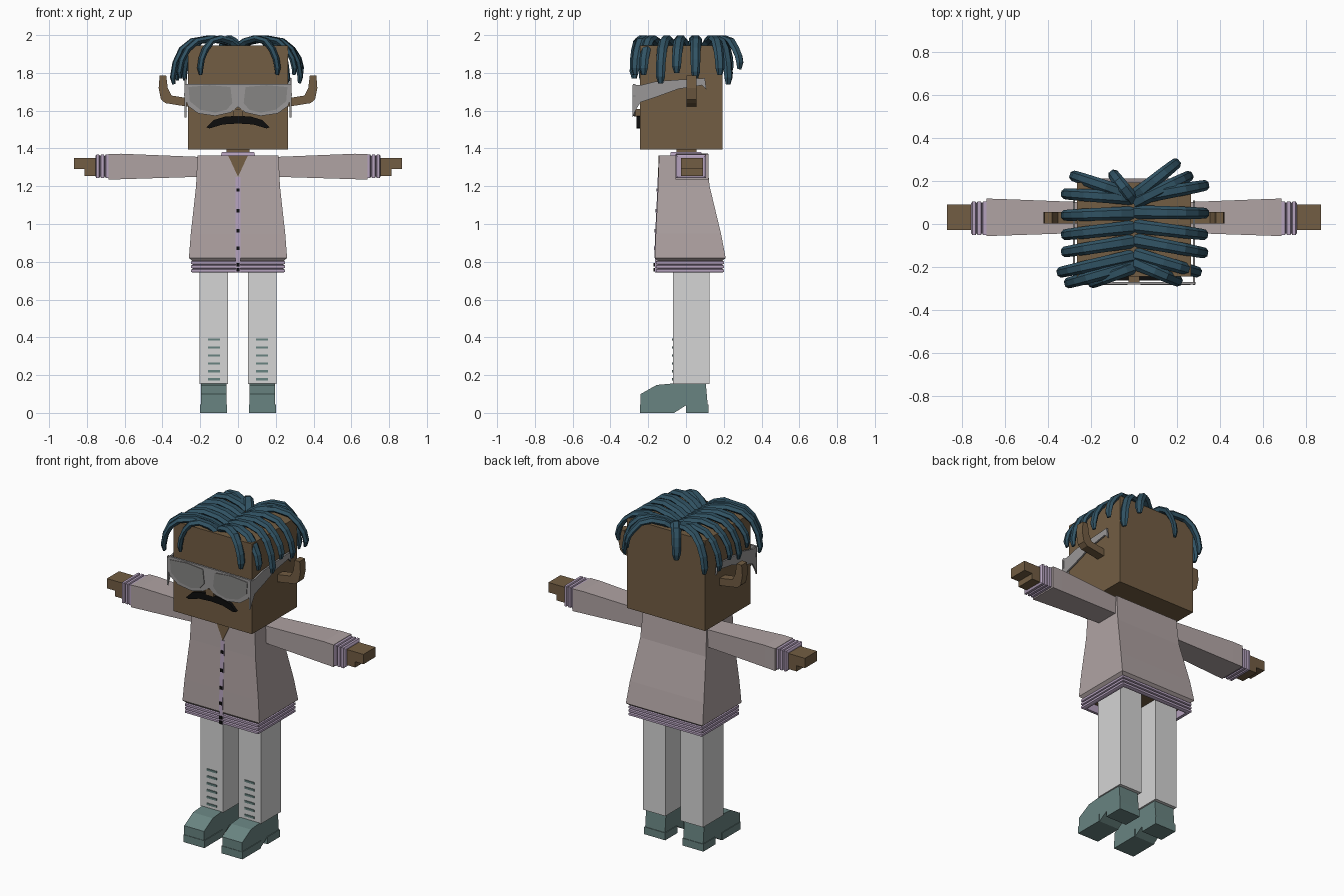
import bpy, bmesh, math
from mathutils import Vector

if "Cube" in bpy.data.objects:
    bpy.data.objects.remove(bpy.data.objects["Cube"], do_unlink=True)


def material(name, r, g, b):
    m = bpy.data.materials.new(name)
    m.use_nodes = True
    m.diffuse_color = (r, g, b, 1)
    bsdf = next(n for n in m.node_tree.nodes if n.type == 'BSDF_PRINCIPLED')
    bsdf.inputs["Base Color"].default_value = (r, g, b, 1)
    return m


SKIN = material("brown skin", .17, .11, .056)
KNIT = material("dusty pink knit", .43, .365, .365)
TRIM = material("lilac trim", .46, .36, .51)
CLOTH = material("pale grey cloth", .66, .66, .66)
SHOE = material("teal grey shoe", .14, .23, .22)
HAIR = material("deep blue hair", .03, .085, .125)
FRAME = material("light grey frame", .32, .31, .31)
LENS = material("grey lens", .24, .235, .23)
BLACK = material("black", .004, .004, .004)


def finish(name, bm, mat):
    bmesh.ops.recalc_face_normals(bm, faces=bm.faces)
    mesh = bpy.data.meshes.new(name)
    bm.to_mesh(mesh)
    bm.free()
    mesh.materials.append(mat)
    ob = bpy.data.objects.new(name, mesh)
    bpy.context.collection.objects.link(ob)
    return ob


def skin_rings(name, rings, mat, closed=False):
    """Join equal rings of points into a solid, or into a hollow band if closed."""
    bm = bmesh.new()
    vs = [[bm.verts.new(p) for p in ring] for ring in rings]
    n = len(vs[0])
    pairs = list(zip(vs, vs[1:]))
    if closed:
        pairs.append((vs[-1], vs[0]))
    else:
        bm.faces.new(vs[0])
        bm.faces.new(vs[-1])
    for a, b in pairs:
        for i in range(n):
            j = (i + 1) % n
            bm.faces.new((a[i], a[j], b[j], b[i]))
    return finish(name, bm, mat)


def prism(name, pts, axis, lo, hi, mat):
    """Extrude an outline along x (points are y, z) or y (points are x, z)."""
    place = (lambda p, d: (d, p[0], p[1])) if axis == 'x' else (lambda p, d: (p[0], d, p[1]))
    return skin_rings(name, [[place(p, d) for p in pts] for d in (lo, hi)], mat)


def box(name, x, y, z, mat):
    pts = [(x[0], z[0]), (x[1], z[0]), (x[1], z[1]), (x[0], z[1])]
    return prism(name, pts, 'y', y[0], y[1], mat)


def rect_z(z, hx, y0, y1):
    return [(-hx, y0, z), (hx, y0, z), (hx, y1, z), (-hx, y1, z)]


def rect_x(x, y0, y1, z0, z1):
    return [(x, y0, z0), (x, y1, z0), (x, y1, z1), (x, y0, z1)]


def flip(pts, s):
    return [(x * s, z) for x, z in pts]


# Head, neck and hips
box("head", (-.265, .265), (-.243, .193), (1.395, 1.946), SKIN)
box("neck", (-.06, .06), (-.05, .055), (1.3, 1.4), SKIN)
box("hips", (-.235, .235), (-.145, .185), (.79, .81), SKIN)
box("nose", (-.026, .026), (-.275, -.24), (1.57, 1.61), SKIN)

# Cardigan body: height, half width, front, back
BODY = [(.803, .24, -.15, .19), (.82, .26, -.165, .21), (.95, .25, -.16, .185),
        (1.2, .222, -.148, .125), (1.362, .215, -.143, .108)]
skin_rings("cardigan_body", [rect_z(*s) for s in BODY], KNIT)


def ribs(start, end, count, low, high):
    """Stations of a ribbed band as (position, inset) pairs."""
    step = (end - start) / count
    out = []
    for i in range(count):
        a = start + i * step
        out += [(a, low), (a + step * .2, high), (a + step * .8, high), (a + step, low)]
    return out


# Ribbed hem, hollow underneath
hem = [rect_z(z, .248 - d, -.16 + d, .2 - d) for z, d in ribs(.742, .806, 3, .01, 0)]
hem += [rect_z(z, .225, -.138, .178) for z in (.806, .742)]
skin_rings("ribbed_hem", hem, TRIM, closed=True)


# Button band, neck opening and buttons follow the slanted front
def front_y(z):
    for a, b in zip(BODY[1:], BODY[2:]):
        if z <= b[0]:
            return a[2] + (b[2] - a[2]) * (z - a[0]) / (b[0] - a[0])
    return BODY[-1][2]


def front_plate(name, pts, depth, mat):
    rings = [[(x, front_y(z) - d, z) for x, z in pts] for d in (-.003, depth)]
    return skin_rings(name, rings, mat)


for i, (a, b) in enumerate(zip(BODY[1:], BODY[2:])):
    z0, z1 = a[0], min(b[0], 1.25)
    front_plate(f"button_band_{i + 1}", [(-.012, z0), (.012, z0), (.012, z1), (-.012, z1)], .003, TRIM)
box("hem_band", (-.012, .012), (-.164, -.155), (.742, .82), TRIM)
front_plate("neck_opening", [(0, 1.25), (.052, 1.362), (-.052, 1.362)], .002, SKIN)
for i, z in enumerate((.757, .785, .872, .965, 1.07, 1.18)):
    y = front_y(max(z, .82))
    box(f"button_{i + 1}", (-.009, .009), (y - .007, y), (z - .009, z + .009), BLACK)
collar = [rect_z(1.355, .092, -.085, .085), rect_z(1.382, .085, -.08, .08),
          rect_z(1.382, .062, -.055, .06), rect_z(1.355, .062, -.055, .06)]
skin_rings("collar", collar, TRIM, closed=True)

SHOE_SIDE = [(-.24, 0), (-.24, .1), (-.155, .148), (-.075, .155), (.105, .155),
             (.115, .04), (.115, 0), (0, 0), (0, .04), (-.063, 0)]
EAR = [(.26, 1.62), (.385, 1.64), (.408, 1.66), (.42, 1.72), (.415, 1.785),
       (.38, 1.785), (.372, 1.72), (.352, 1.68), (.26, 1.665)]
LENS_EDGE = [(.03, 1.64), (.06, 1.605), (.12, 1.59), (.2, 1.605), (.255, 1.65),
             (.262, 1.725), (.15, 1.735), (.04, 1.725)]
TEMPLE = [(-.283, 1.735), (-.24, 1.735), (-.16, 1.755), (-.02, 1.765), (.1, 1.772),
          (.108, 1.71), (.085, 1.735), (-.04, 1.715), (-.15, 1.675), (-.24, 1.645),
          (-.268, 1.6), (-.283, 1.565)]

for s, side in ((1, "left"), (-1, "right")):
    # Sleeve, ribbed cuff and hand
    skin_rings(side + "_sleeve", [rect_x(s * .2, -.04, .1, 1.25, 1.355),
                                  rect_x(s * .62, -.054, .116, 1.237, 1.372),
                                  rect_x(s * .685, -.056, .118, 1.235, 1.37)], KNIT)
    skin_rings(side + "_cuff", [rect_x(s * x, -.052 + d, .105 - d, 1.243 + d, 1.367 - d)
                                for x, d in ribs(.68, .755, 3, .009, 0)], TRIM)
    box(side + "_hand", (s * .75, s * .868), (-.027, .09), (1.29, 1.35), SKIN)
    box(side + "_thumb", (s * .75, s * .812), (-.027, .09), (1.255, 1.292), SKIN)

    # Leg with lace bars, and shoe
    box(side + "_leg", (s * .052, s * .204), (-.069, .125), (.152, .79), CLOTH)
    for i in range(6):
        z = .178 + i * .042
        box(f"{side}_lace_{i + 1}", (s * .095, s * .16), (-.074, -.066), (z - .006, z + .006), SHOE)
    prism(side + "_shoe", SHOE_SIDE, 'x', s * .062, s * .196, SHOE)
    box(side + "_shoe_sole", (s * .058, s * .2), (-.243, -.063), (0, .045), SHOE)
    box(side + "_shoe_heel", (s * .058, s * .2), (0, .118), (0, .045), SHOE)

    # Ear, and glasses with temple piece
    prism(side + "_ear", flip(EAR, s), 'y', .003, .055, SKIN)
    prism(side + "_lens", flip(LENS_EDGE, s), 'y', -.284, -.275, LENS)
    prism(side + "_glasses_temple", TEMPLE, 'x', s * .273, s * .283, FRAME)

# Glasses front
half = [(.04, 1.59), (.12, 1.572), (.21, 1.585), (.265, 1.625), (.285, 1.68), (.283, 1.742)]
prism("glasses_front", [(0, 1.62)] + half + flip(half, -1)[::-1], 'y', -.28, -.268, FRAME)

# Moustache
stache = [(.07, 1.568), (.13, 1.55), (.168, 1.512), (.15, 1.506), (.08, 1.527)]
prism("moustache", [(0, 1.573)] + stache + [(0, 1.532)] + flip(stache, -1)[::-1],
      'y', -.262, -.24, BLACK)


# Hair locks: a flattened six-sided tube that arches over and hangs down
def lock(name, root, tip, width=.033):
    fall = 1.9 - tip[2]
    levels = [(0, 1.938), (.18, 1.966), (.45, 1.982), (.7, 1.968), (.86, 1.925),
              (.96, 1.925 - fall * .45), (1, tip[2] + .035), (.985, tip[2])]
    path = [Vector((root[0] + (tip[0] - root[0]) * f, root[1] + (tip[1] - root[1]) * f, z))
            for f, z in levels]
    heading = Vector((tip[0] - root[0], tip[1] - root[1], 0)).normalized()
    across = heading.cross(Vector((0, 0, 1)))
    rings = []
    for i, p in enumerate(path):
        tangent = (path[min(i + 1, len(path) - 1)] - path[max(i - 1, 0)]).normalized()
        up = across.cross(tangent)
        w = width * (1 - .045 * i) * (.6 if i == len(path) - 1 else 1)
        rings.append([p + across * w * math.cos(k * math.pi / 3)
                      + up * w * .62 * math.sin(k * math.pi / 3) for k in range(6)])
    skin_rings(name, rings, HAIR)


# Each lock: root y, then tip x, y, z
LEFT = [(.12, .335, .18, 1.79), (.055, .335, .05, 1.77), (-.01, .33, -.05, 1.8),
        (-.075, .33, -.135, 1.745), (-.14, .3, -.225, 1.79), (-.18, .21, -.268, 1.79),
        (.1, .26, .225, 1.74), (.13, .2, .285, 1.82)]
RIGHT = [(.12, -.325, .14, 1.76), (.05, -.325, .04, 1.79), (-.015, -.325, -.05, 1.76),
         (-.08, -.325, -.13, 1.8), (-.15, -.345, -.225, 1.74), (-.19, -.31, -.275, 1.77),
         (-.2, -.2, -.275, 1.79), (.13, -.285, .225, 1.76), (.11, -.1, .235, 1.8)]
for side, x, rows in (("left", .005, LEFT), ("right", -.005, RIGHT)):
    for i, (y, *tip) in enumerate(rows):
        lock(f"{side}_hair_lock_{i + 1}", (x, y), tip)
